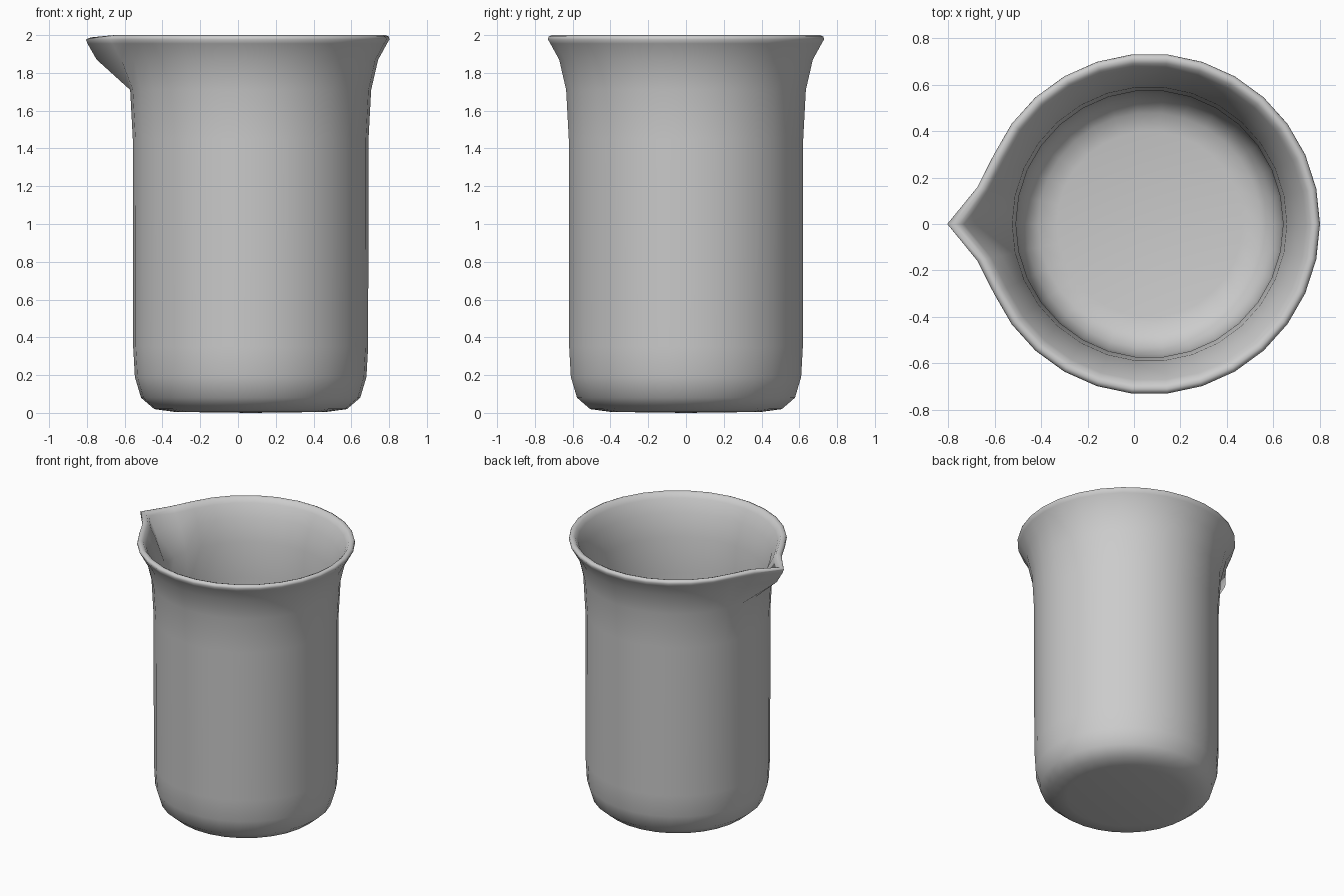
import bpy, bmesh, math

if "Cube" in bpy.data.objects:
    bpy.data.objects.remove(bpy.data.objects["Cube"])

SIDES = 30
CENTRE_X = 0.067

# Wall cross-section from the outer base, over the lip, to the inner floor:
# (radius, height, how far the spout pulls this ring outward)
PROFILE = [
    (0.40, 0.005, 0), (0.51, 0.02, 0), (0.58, 0.08, 0), (0.613, 0.19, 0),
    (0.622, 0.35, 0), (0.624, 1.45, 0), (0.638, 1.71, 0), (0.675, 1.87, 0.14),
    (0.722, 1.955, 0.142), (0.735, 1.977, 0.137), (0.731, 1.992, 0.136), (0.715, 2.0, 0.13),
    (0.695, 1.992, 0.125), (0.675, 1.963, 0.125), (0.632, 1.87, 0.12),
    (0.592, 1.71, 0), (0.576, 1.45, 0), (0.573, 0.35, 0), (0.565, 0.21, 0),
    (0.535, 0.12, 0), (0.48, 0.07, 0), (0.40, 0.055, 0),
]


def ring(bm, r, z, pull):
    verts = []
    for i in range(SIDES):
        a = math.tau * i / SIDES
        off = abs(i - SIDES // 2)              # steps away from the spout
        w = {0: 1.0, 1: 0.18}.get(off, 0.0)
        rr = r + pull * w
        dip = 0.012 if off == 0 and z > 1.98 else 0
        verts.append(bm.verts.new((CENTRE_X + rr * math.cos(a), rr * math.sin(a), z - dip)))
    return verts


# Beaker: lathed wall with a pinched pouring spout
bm = bmesh.new()
rings = [ring(bm, *p) for p in PROFILE]
for a, b in zip(rings, rings[1:]):
    for i in range(SIDES):
        j = (i + 1) % SIDES
        bm.faces.new((a[i], a[j], b[j], b[i]))

# Underside and inner floor
for loop, z in ((rings[0], 0.0), (rings[-1], 0.05)):
    c = bm.verts.new((CENTRE_X, 0, z))
    for i in range(SIDES):
        bm.faces.new((loop[i], loop[(i + 1) % SIDES], c))
bmesh.ops.recalc_face_normals(bm, faces=bm.faces)
for f in bm.faces:
    f.smooth = True

mesh = bpy.data.meshes.new("beaker")
bm.to_mesh(mesh)
bm.free()
bpy.context.collection.objects.link(bpy.data.objects.new("beaker", mesh))
